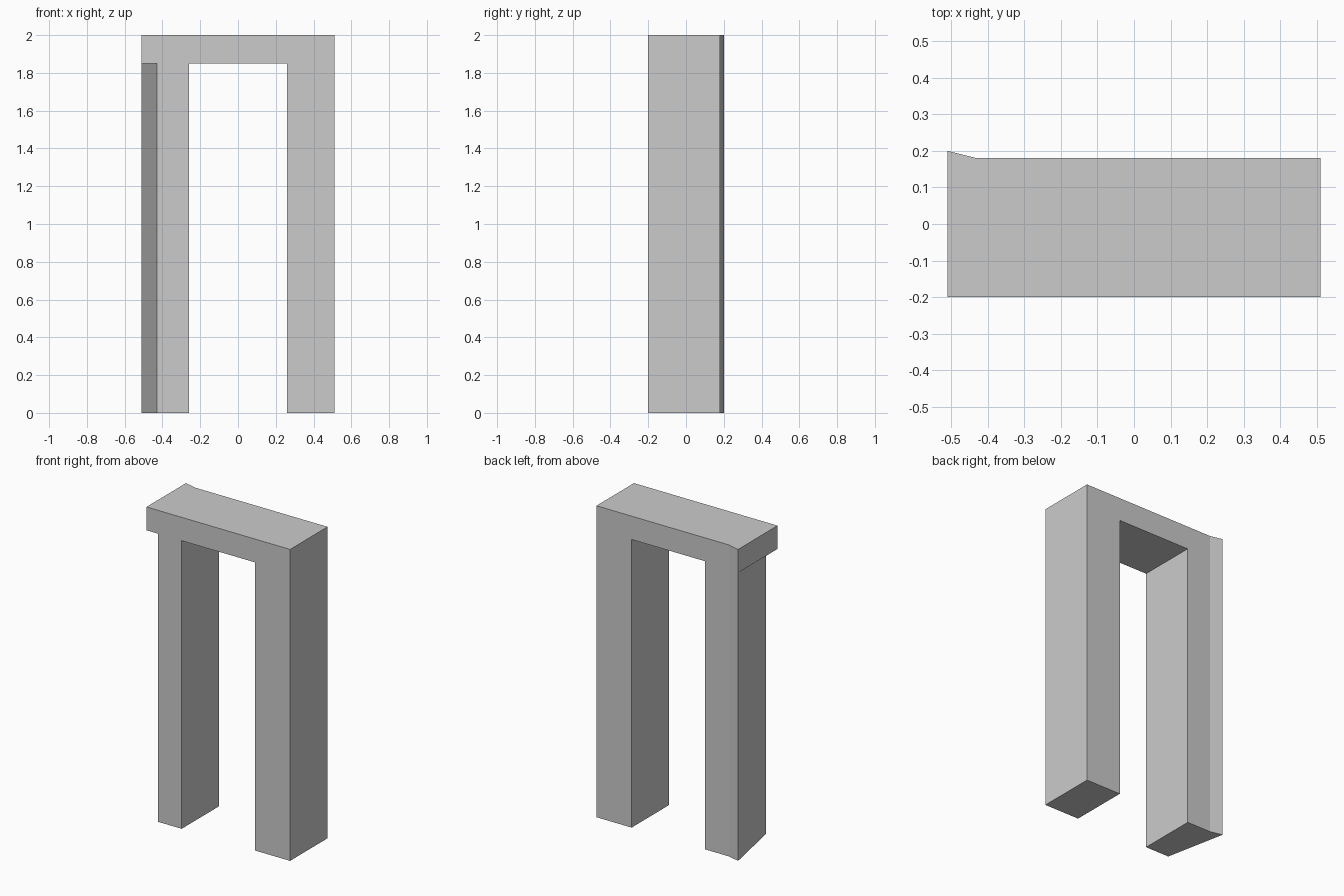
import bpy
import bmesh
from mathutils import Vector

cube = bpy.data.objects.get("Cube")
if cube:
    bpy.data.objects.remove(cube, do_unlink=True)

# Main dimensions
SIDE, INNER, TAPER = 0.51, 0.26, 0.43
FRONT, BACK, FLARE = -0.20, 0.18, 0.20
TOP, SOFFIT = 2.0, 1.85

# Single plain colour
grey = bpy.data.materials.new("plain grey")
grey.use_nodes = True
colour = (0.6, 0.6, 0.6, 1)
grey.diffuse_color = colour
grey.node_tree.nodes["Principled BSDF"].inputs["Base Color"].default_value = colour

bm = bmesh.new()


def corner(x, y):
    return bm.verts.new((x, y, SOFFIT))


# Underside plan of the lintel
inner_r = [corner(-INNER, FRONT), corner(-INNER, BACK)]
inner_l = [corner(INNER, FRONT), corner(INNER, BACK)]
outer_l = [corner(SIDE, FRONT), corner(SIDE, BACK)]
taper_front, taper_back = corner(-TAPER, FRONT), corner(-TAPER, BACK)
flare_front, flare_back = corner(-SIDE, FRONT), corner(-SIDE, FLARE)

left_leg = bm.faces.new((*inner_l, *reversed(outer_l)))
right_leg = bm.faces.new((*inner_r, taper_back, flare_back, taper_front))
bm.faces.new((*inner_r, *reversed(inner_l)))
bm.faces.new((taper_front, flare_back, flare_front))
bmesh.ops.recalc_face_normals(bm, faces=bm.faces)

# Lintel: raise the whole plan
raised = bmesh.ops.extrude_face_region(bm, geom=bm.faces[:])["geom"]
bmesh.ops.translate(bm, vec=Vector((0, 0, TOP - SOFFIT)),
                    verts=[g for g in raised if isinstance(g, bmesh.types.BMVert)])

# Legs: pull the two leg plans down to the floor
legs = [f for f in bm.faces
        if all(abs(v.co.z - SOFFIT) < 0.001 for v in f.verts)
        and (f.calc_center_median().x > INNER or len(f.verts) == 5)]
for foot in bmesh.ops.extrude_discrete_faces(bm, faces=legs)["faces"]:
    for v in foot.verts:
        v.co.z = 0

# Merge flat neighbouring faces
bmesh.ops.recalc_face_normals(bm, faces=bm.faces)
bmesh.ops.dissolve_limit(bm, angle_limit=0.01, verts=bm.verts, edges=bm.edges)

mesh = bpy.data.meshes.new("door_frame")
bm.to_mesh(mesh)
bm.free()
mesh.materials.append(grey)
bpy.context.collection.objects.link(bpy.data.objects.new("door_frame", mesh))
